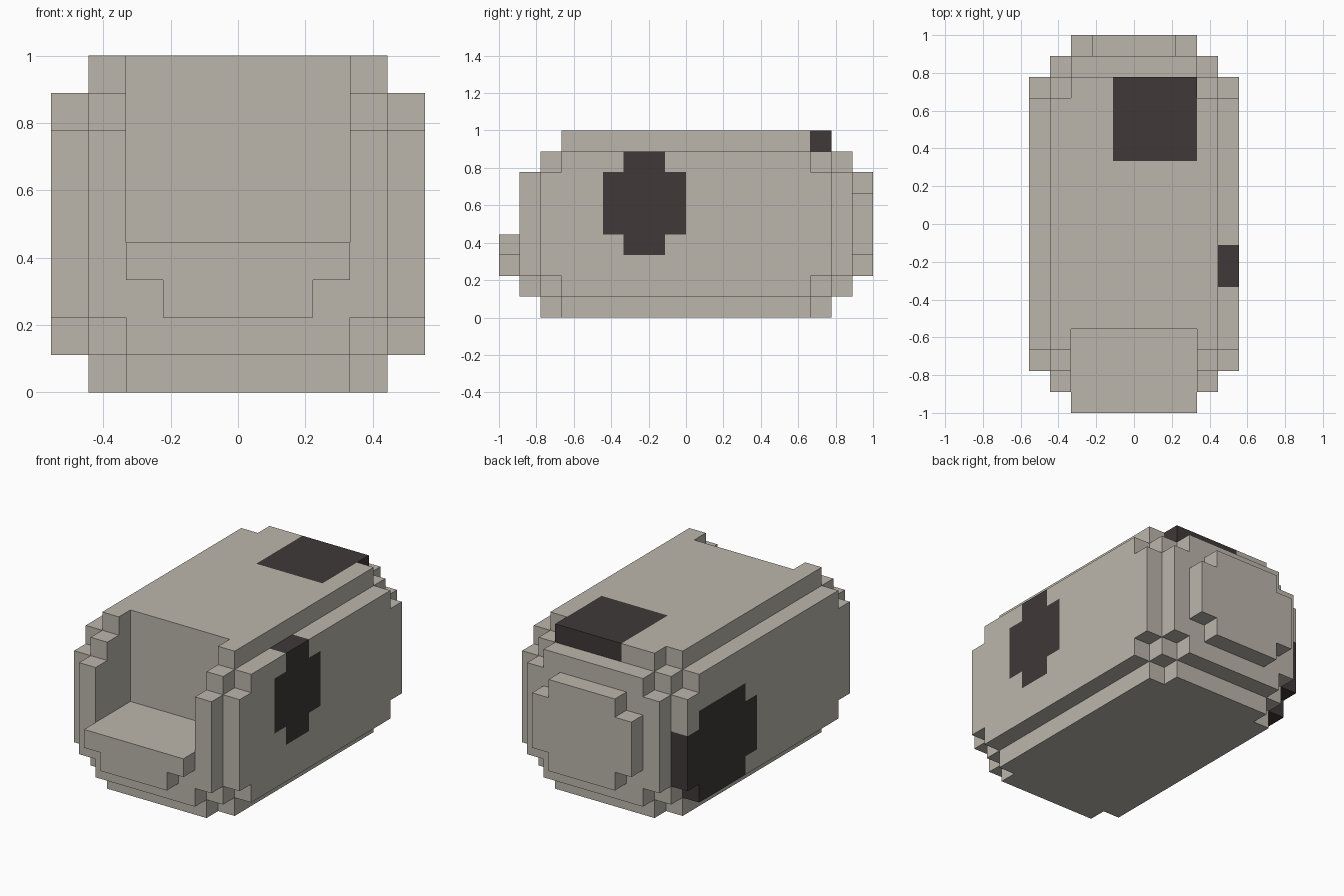
import bpy
import bmesh
from itertools import product
from mathutils import Vector

cube = bpy.data.objects.get("Cube")
if cube:
    bpy.data.objects.remove(cube, do_unlink=True)

UNIT = 1 / 9  # edge length of one block


def make_material(name, rgb):
    mat = bpy.data.materials.new(name)
    mat.use_nodes = True
    colour = (*rgb, 1.0)
    mat.diffuse_color = colour
    for node in mat.node_tree.nodes:
        if node.type == 'BSDF_PRINCIPLED':
            node.inputs["Base Color"].default_value = colour
            node.inputs["Roughness"].default_value = 0.8
    return mat


materials = [make_material("warm grey", (0.50, 0.465, 0.41)),
             make_material("charcoal", (0.05, 0.041, 0.04))]


def cells(*boxes):
    """Blocks filled by boxes given as (x range, y range, z range)."""
    found = set()
    for bx, by, bz in boxes:
        found |= set(product(range(*bx), range(*by), range(*bz)))
    return found


def span(half):
    return (-half, half)


# Body: a core with a plate, its corners notched, on every side
parts = {
    "core_body": cells((span(4), span(7), (1, 8))),
    "left_side": cells(((4, 5), span(7), (2, 7)), ((4, 5), span(6), (1, 8))),
    "right_side": cells(((-5, -4), span(7), (2, 7)), ((-5, -4), span(6), (1, 8))),
    "top_plate": cells((span(4), span(6), (8, 9)), (span(3), span(7), (8, 9))),
    "bottom_plate": cells((span(4), span(6), (0, 1)), (span(3), span(7), (0, 1))),
    "front_plate": cells((span(4), (-8, -7), (2, 7)), (span(3), (-8, -7), (1, 8))),
    "back_plate": cells((span(4), (7, 8), (2, 7)), (span(3), (7, 8), (1, 8))),
    "back_panel": cells((span(3), (8, 9), (3, 6)), (span(2), (8, 9), (2, 7))),
    "front_lip": cells((span(3), (-9, -8), (3, 4)), (span(2), (-9, -8), (2, 3))),
}

# Open recess at the upper front
recess = cells((span(3), (-9, -5), (4, 9)))
for name in parts:
    parts[name] -= recess
solid = set().union(*parts.values())

# Dark patches on the left side, right side and top
dark = cells(
    ((4, 5), (-4, 0), (4, 7)), ((4, 5), (-3, -1), (3, 8)),
    ((-5, -4), (2, 6), (1, 6)), ((-5, -4), (1, 7), (2, 5)),
    ((-1, 3), (3, 7), (8, 9)),
)


def build_part(name, blocks):
    """Skin the exposed sides of the blocks."""
    bm = bmesh.new()
    for block in sorted(blocks):
        for axis, sign in product(range(3), (-1, 1)):
            normal = Vector((0, 0, 0))
            normal[axis] = sign
            neighbour = tuple(int(b + n) for b, n in zip(block, normal))
            if neighbour in solid:
                continue
            u, v = Vector((0, 0, 0)), Vector((0, 0, 0))
            u[(axis + 1) % 3] = 0.5
            v[(axis + 2) % 3] = 0.5 * sign
            middle = Vector(block) + Vector((0.5, 0.5, 0.5)) + normal / 2
            corners = (-u - v, u - v, u + v, v - u)
            face = bm.faces.new([bm.verts.new((middle + c) * UNIT) for c in corners])
            face.material_index = int(block in dark)
    bmesh.ops.remove_doubles(bm, verts=bm.verts, dist=UNIT / 100)
    mesh = bpy.data.meshes.new(name)
    bm.to_mesh(mesh)
    bm.free()
    for mat in materials:
        mesh.materials.append(mat)
    bpy.context.collection.objects.link(bpy.data.objects.new(name, mesh))


for name, blocks in parts.items():
    build_part(name, blocks)
